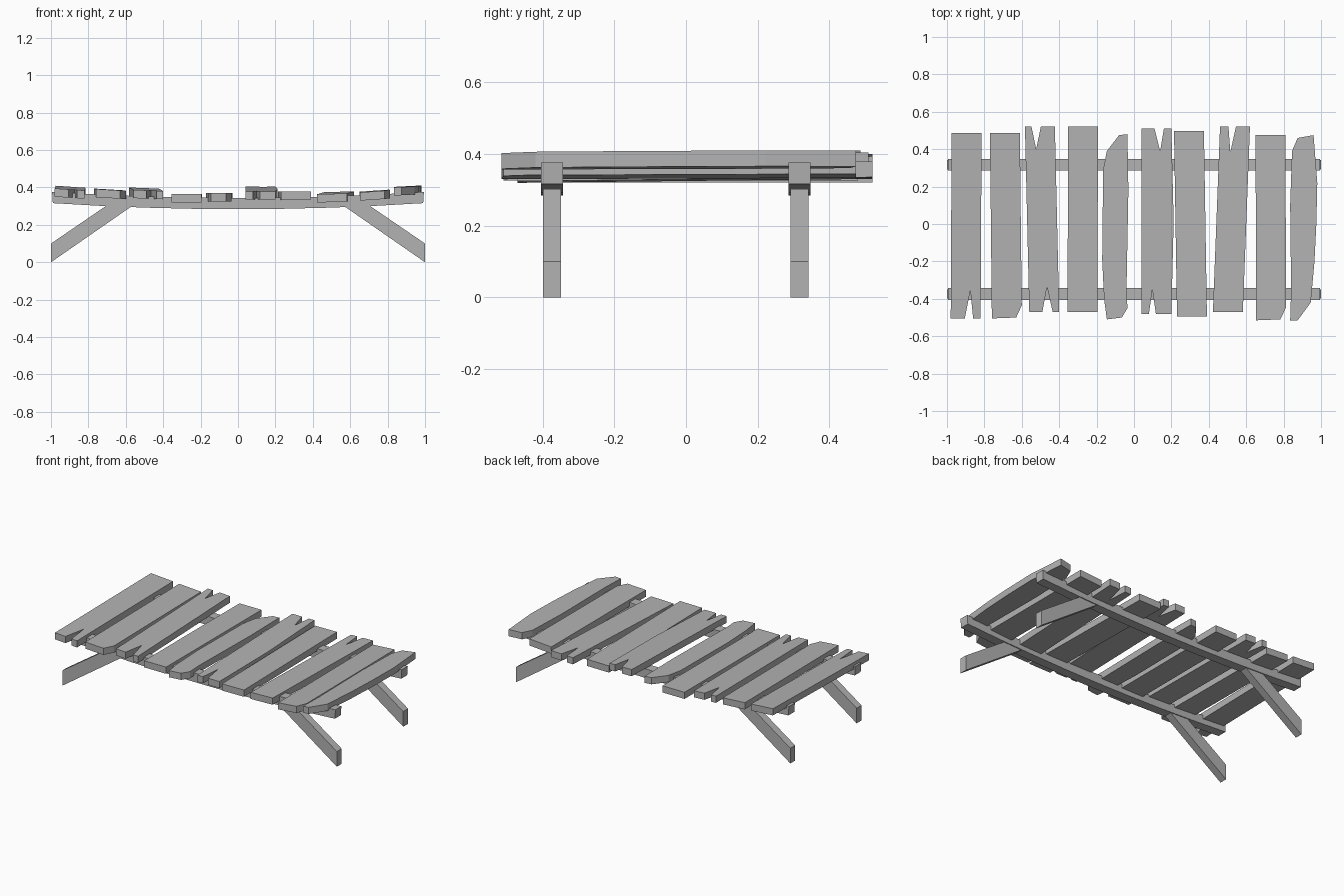
import bpy
import bmesh
from mathutils import Vector

cube = bpy.data.objects.get("Cube")
if cube:
    bpy.data.objects.remove(cube)

wood = bpy.data.materials.new("weathered_grey")
wood.use_nodes = True
grey = (0.45, 0.45, 0.45, 1)
wood.diffuse_color = grey
wood.node_tree.nodes["Principled BSDF"].inputs["Base Color"].default_value = grey

THICK = 0.044
HALF = 0.08


def prism(name, points, offset):
    """Extrude a closed outline of 3D points along an offset."""
    bm = bmesh.new()
    face = bm.faces.new([bm.verts.new(p) for p in points])
    grown = bmesh.ops.extrude_face_region(bm, geom=[face])["geom"]
    moved = [v for v in grown if isinstance(v, bmesh.types.BMVert)]
    bmesh.ops.translate(bm, verts=moved, vec=Vector(offset))
    bmesh.ops.recalc_face_normals(bm, faces=bm.faces)
    mesh = bpy.data.meshes.new(name)
    bm.to_mesh(mesh)
    bm.free()
    obj = bpy.data.objects.new(name, mesh)
    obj.data.materials.append(wood)
    bpy.context.collection.objects.link(obj)
    return obj


def lay(name, outline, z, rise=0.0, tilt=0.0):
    """Lay a plank outline: z is its front underside, rise lifts the back."""
    xs = [p[0] for p in outline]
    mid = (min(xs) + max(xs)) / 2
    pts = [(x, y, z + rise * (y + 0.5) + tilt * (x - mid)) for x, y in outline]
    prism(name, pts, (0, 0, THICK))


def plank(name, front_x, back_x, front_y, back_y, z, rise=0.0, tilt=0.0,
          front_split=None, back_split=None, cut=None, bulge=(0, 0)):
    """Straight plank; a split is (start, tip, end, depth) from its middle."""
    mid_x, mid_y = (front_x + back_x) / 2, (front_y + back_y) / 2
    pts = [(front_x - HALF, front_y)]
    if front_split:
        a, tip, b, deep = front_split
        pts += [(front_x + a, front_y), (front_x + tip, front_y + deep),
                (front_x + b, front_y)]
    if cut:
        pts += [(front_x + HALF - cut[0], front_y + 0.005),
                (front_x + HALF, front_y + cut[1])]
    else:
        pts.append((front_x + HALF, front_y))
    pts += [(mid_x + HALF + bulge[1], mid_y), (back_x + HALF, back_y)]
    if back_split:
        a, tip, b, deep = back_split
        pts += [(back_x + b, back_y), (back_x + tip, back_y - deep),
                (back_x + a, back_y)]
    pts += [(back_x - HALF, back_y), (mid_x - HALF + bulge[0], mid_y)]
    lay(name, pts, z, rise, tilt)


# Deck planks, from the right end to the left end
plank("plank_1", -0.9, -0.895, -0.505, 0.487, 0.345, 0.015, -0.07,
      front_split=(-0.005, 0.025, 0.04, 0.15))
plank("plank_2", -0.68, -0.69, -0.505, 0.487, 0.343, 0.002, -0.06,
      cut=(0.03, 0.07))
plank("plank_3", -0.48, -0.503, -0.47, 0.52, 0.34, 0.012, -0.04,
      front_split=(-0.01, 0.015, 0.045, 0.135),
      back_split=(-0.045, -0.02, 0.005, 0.12))
plank("plank_4", -0.275, -0.273, -0.47, 0.52, 0.32)
lay("plank_5", [(-0.145, -0.51), (-0.065, -0.5), (-0.035, -0.45),
                (-0.04, -0.35), (-0.03, 0.18), (-0.035, 0.48), (-0.08, 0.475),
                (-0.145, 0.39), (-0.165, 0.29), (-0.17, -0.19),
                (-0.16, -0.4)], 0.326)
plank("plank_6", 0.12, 0.12, -0.48, 0.51, 0.334, 0.026,
      front_split=(-0.04, -0.022, -0.003, 0.13),
      back_split=(-0.01, 0.02, 0.04, 0.12), bulge=(0, 0.012))
plank("plank_7", 0.31, 0.294, -0.495, 0.497, 0.334, 0.0, 0.01)
plank("plank_8", 0.502, 0.54, -0.47, 0.52, 0.322, 0.01, 0.03,
      back_split=(-0.035, -0.025, 0.005, 0.135))
plank("plank_9", 0.733, 0.73, -0.515, 0.475, 0.335, 0.004, 0.07,
      cut=(0.03, 0.07))
lay("plank_10", [(0.835, -0.515), (0.875, -0.515), (0.945, -0.42),
                 (0.965, -0.2), (0.975, 0.0), (0.98, 0.22), (0.96, 0.475),
                 (0.875, 0.46), (0.845, 0.39), (0.835, 0.1),
                 (0.84, -0.35)], 0.36, 0.003, 0.05)

# Sagging rails beneath the deck, each with a pair of splayed legs
STEPS = [i / 4 - 1 for i in range(9)]
for end, y in (("front", -0.374), ("back", 0.317)):
    sag = [(0.99 * t, 0.284 + 0.032 * t * t) for t in STEPS]
    top = [(x + 0.004 * t, z + 0.06) for t, (x, z) in zip(STEPS, sag)]
    outline = [(x, y - 0.031, z) for x, z in sag + top[::-1]]
    prism(end + "_rail", outline, (0, 0.062, 0))
    for side, s in (("left", 1), ("right", -1)):
        shape = [(1, 0), (1, 0.1), (0.69, 0.312), (0.55, 0.312)]
        prism(f"{end}_{side}_leg", [(s * x, y - 0.025, z) for x, z in shape],
              (0, 0.05, 0))
